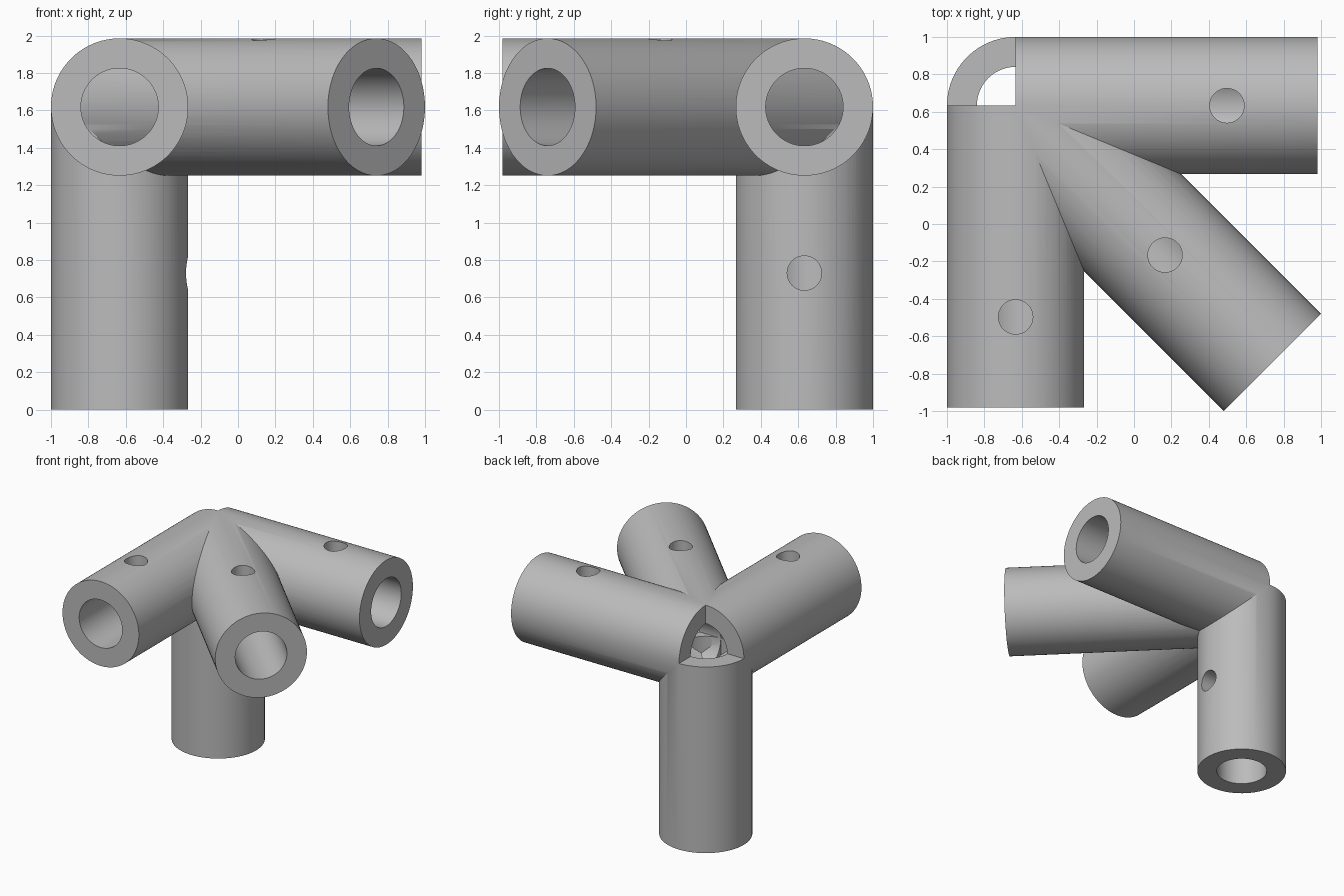
import bpy
import bmesh
import math
from mathutils import Vector

OUTER, INNER, HOLE = 0.367, 0.207, 0.092
HUB = Vector((-0.633, 0.633, 1.618))
SIDES = 96

if "Cube" in bpy.data.objects:
    bpy.data.objects.remove(bpy.data.objects["Cube"])

# Plain grey for the whole fitting
grey = bpy.data.materials.new("plain grey")
grey.use_nodes = True
colour = (0.5, 0.5, 0.5, 1)
grey.diffuse_color = colour
grey.node_tree.nodes["Principled BSDF"].inputs["Base Color"].default_value = colour


def add_object(name, bm):
    bmesh.ops.recalc_face_normals(bm, faces=bm.faces)
    mesh = bpy.data.meshes.new(name)
    bm.to_mesh(mesh)
    bm.free()
    mesh.materials.append(grey)
    obj = bpy.data.objects.new(name, mesh)
    bpy.context.collection.objects.link(obj)
    return obj


def ring(bm, centre, axis, radius, sides):
    """Circle of vertices around an axis."""
    turn = axis.to_track_quat("Z", "Y")
    angles = [math.tau * i / sides for i in range(sides)]
    return [bm.verts.new(centre + turn @ Vector((radius * math.cos(a), radius * math.sin(a), 0)))
            for a in angles]


def bridge(bm, a, b):
    for i in range(len(a)):
        j = (i + 1) % len(a)
        bm.faces.new((a[i], a[j], b[j], b[i]))


def boolean(target, other, operation):
    """Apply a boolean, then discard the second object."""
    mod = target.modifiers.new("join", "BOOLEAN")
    mod.operation, mod.solver, mod.object = operation, "EXACT", other
    bpy.context.view_layer.objects.active = target
    bpy.ops.object.modifier_apply(modifier=mod.name)
    bpy.data.objects.remove(other)


def socket(name, axis, length, hole_at, hole_side):
    """Open pipe running from the hub, with a screw hole through one wall."""
    axis, hole_side = Vector(axis).normalized(), Vector(hole_side)
    bm = bmesh.new()
    end = HUB + axis * length
    loops = [ring(bm, HUB, axis, OUTER, SIDES), ring(bm, end, axis, OUTER, SIDES),
             ring(bm, end, axis, INNER, SIDES), ring(bm, HUB, axis, INNER, SIDES)]
    for k in range(4):
        bridge(bm, loops[k], loops[(k + 1) % 4])
    pipe = add_object(name, bm)

    # Screw hole cutter
    bm = bmesh.new()
    base = HUB + axis * hole_at
    low = ring(bm, base, hole_side, HOLE, 48)
    high = ring(bm, base + hole_side * 0.5, hole_side, HOLE, 48)
    bridge(bm, low, high)
    bm.faces.new(low)
    bm.faces.new(high)
    cutter = add_object("screw_hole_cutter", bm)
    cutter.hide_render = True
    boolean(pipe, cutter, "DIFFERENCE")
    return pipe


up = (0, 0, 1)
fitting = socket("corner_pipe_fitting", (0, 0, -1), 1.618, 0.888, (1, 0, 0))
arms = [
    socket("side_socket", (1, 0, 0), 1.615, 1.13, up),
    socket("front_socket", (0, -1, 0), 1.615, 1.13, up),
    socket("diagonal_socket", (1, -1, 0), 1.942, 1.13, up),
]
for arm in arms:
    boolean(fitting, arm, "UNION")

# Smooth walls with crisp rims and seams
bpy.ops.object.select_all(action="DESELECT")
fitting.select_set(True)
bpy.context.view_layer.objects.active = fitting
bpy.ops.object.shade_smooth_by_angle(angle=math.radians(25))
